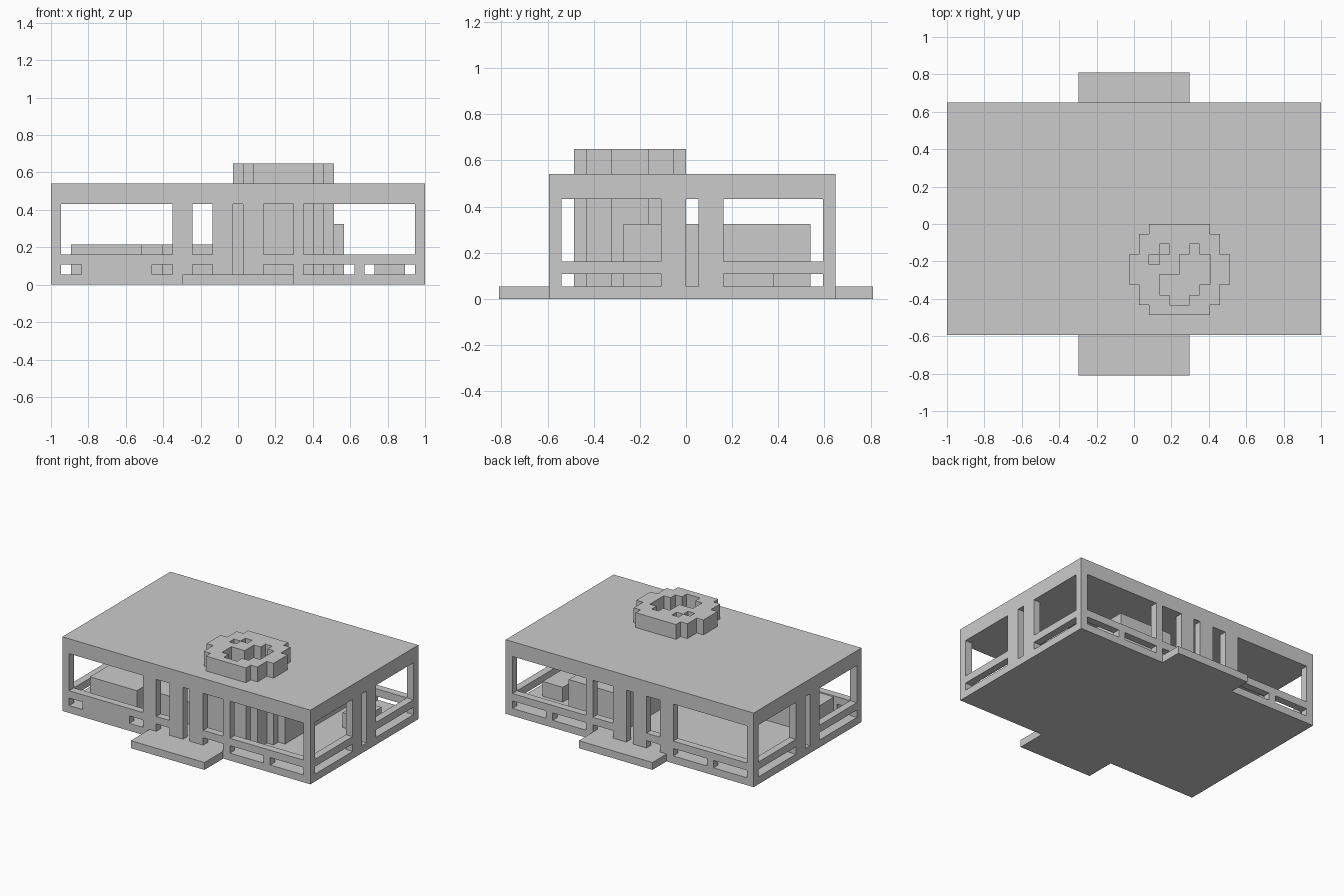
import bpy, bmesh

if "Cube" in bpy.data.objects:
    bpy.data.objects.remove(bpy.data.objects["Cube"])

U = 2 / 37                      # one block
OX, OY = -1.0, -15 * U          # block grid origin
parts = {}


def box(x0, x1, y0, y1, z0, z1):
    """Set of block cells filling a range."""
    return {(x, y, z) for x in range(x0, x1) for y in range(y0, y1) for z in range(z0, z1)}


def rows(spans, z0, z1):
    """Stack of plan rows (y0, y1, x0, x1) raised from z0 to z1."""
    out = set()
    for y0, y1, x0, x1 in spans:
        out |= box(x0, x1, y0, y1, z0, z1)
    return out


# Building shell: solid block, hollowed, then window and door openings
shell = box(0, 37, 4, 27, 0, 10) - box(1, 36, 5, 26, 1, 8)
upper_x = [(1, 12), (14, 16), (21, 24), (25, 36)]
slots_front = [(1, 3), (10, 12), (14, 16), (21, 24), (25, 30), (31, 36)]
slots_back = [(1, 6), (7, 12), (14, 16), (21, 24), (25, 30), (31, 36)]
for y, slots in ((4, slots_front), (26, slots_back)):
    for a, b in upper_x:
        shell -= box(a, b, y, y + 1, 3, 8)
    for a, b in slots:
        shell -= box(a, b, y, y + 1, 1, 2)
    shell -= box(18, 19, y, y + 1, 1, 8)
for x in (0, 36):
    for a, b in ((5, 13), (18, 26)):
        shell -= box(x, x + 1, a, b, 3, 8)
        shell -= box(x, x + 1, a, b, 1, 2)
    shell -= box(x, x + 1, 15, 16, 1, 8)
parts["building_shell"] = shell

# Entrance steps
parts["front_step"] = box(13, 24, 0, 4, 0, 1)
parts["back_step"] = box(13, 24, 27, 30, 0, 1)

# Round tower inside, continuing as a roof drum with recesses
round_plan = [(6, 7, 20, 26), (7, 9, 19, 27), (9, 12, 18, 28), (12, 14, 19, 27), (14, 15, 20, 26)]
recess_plan = [(7, 8, 22, 24), (8, 9, 21, 25), (9, 10, 21, 26), (10, 12, 23, 26),
               (12, 13, 24, 25), (11, 12, 20, 21), (12, 13, 21, 22)]
parts["inner_tower"] = rows(round_plan, 1, 8)
parts["roof_drum"] = rows(round_plan, 10, 12) - rows(recess_plan, 10, 12)

# Interior furniture
parts["inner_room"] = box(21, 29, 10, 25, 1, 6) - parts["inner_tower"]
parts["bench"] = box(2, 9, 7, 12, 1, 4)
parts["counter"] = box(9, 11, 9, 12, 1, 4) | box(11, 17, 8, 12, 1, 4)
parts["low_table"] = box(32, 35, 18, 22, 1, 3)

solid = set().union(*parts.values())
CORNERS = ((0, 0), (1, 0), (1, 1), (0, 1))


def build(name, cells):
    """Skin the exposed sides of the cells and merge flat areas."""
    bm = bmesh.new()
    verts = {}
    for cell in sorted(cells):
        for axis in range(3):
            for side in (0, 1):
                n = list(cell)
                n[axis] += 2 * side - 1
                if tuple(n) in solid:
                    continue
                quad = []
                for a, b in (CORNERS if side else CORNERS[::-1]):
                    p = list(cell)
                    p[axis] += side
                    p[(axis + 1) % 3] += a
                    p[(axis + 2) % 3] += b
                    p = tuple(p)
                    if p not in verts:
                        verts[p] = bm.verts.new((OX + p[0] * U, OY + p[1] * U, p[2] * U))
                    quad.append(verts[p])
                bm.faces.new(quad)
    bmesh.ops.dissolve_limit(bm, angle_limit=0.01, verts=bm.verts[:], edges=bm.edges[:])
    mesh = bpy.data.meshes.new(name)
    bm.to_mesh(mesh)
    bm.free()
    bpy.context.collection.objects.link(bpy.data.objects.new(name, mesh))


for name, cells in parts.items():
    build(name, cells)
